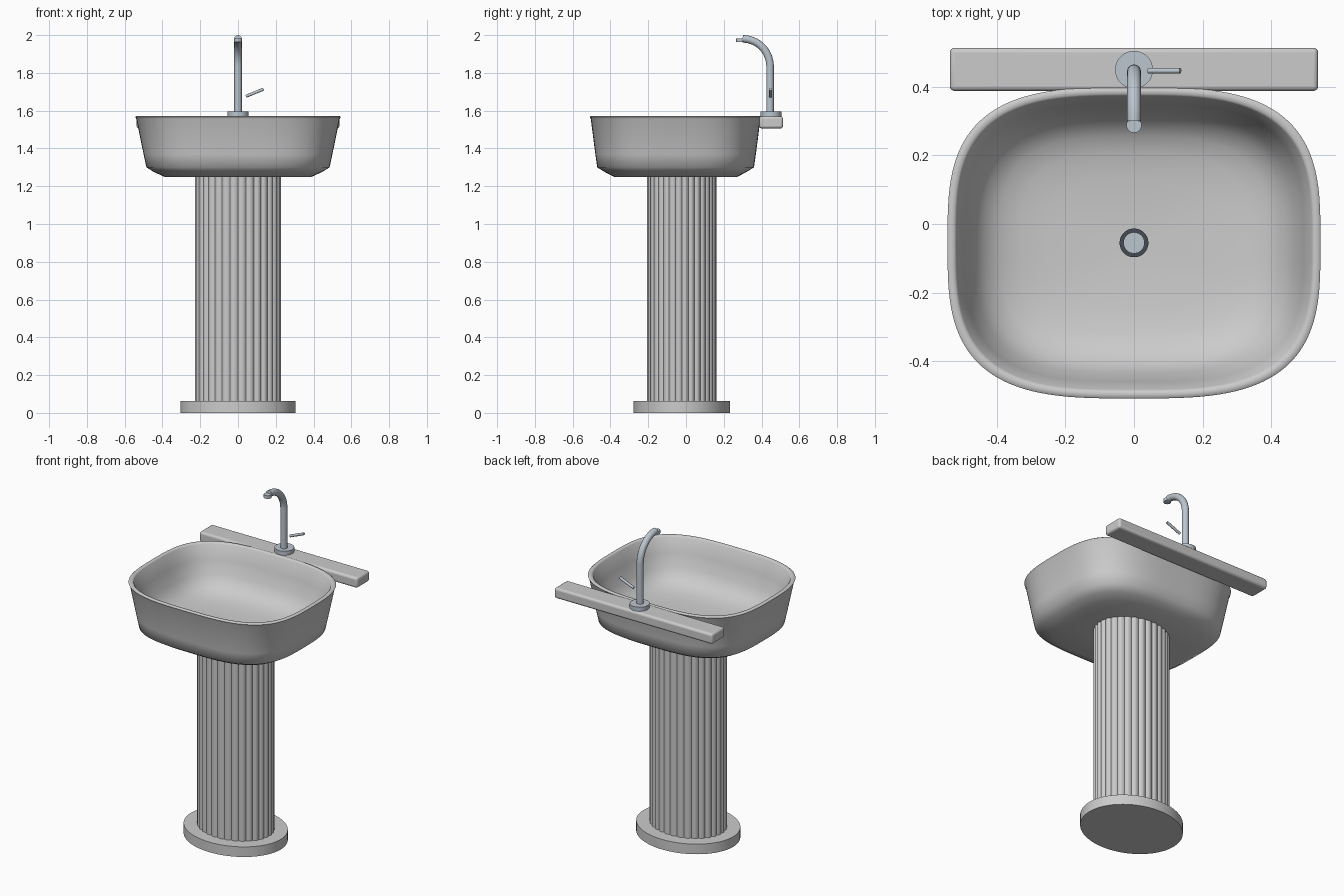
import bpy, bmesh, math
from mathutils import Vector

if "Cube" in bpy.data.objects:
    bpy.data.objects.remove(bpy.data.objects["Cube"])

def material(name, rgb):
    m = bpy.data.materials.new(name)
    m.diffuse_color = (*rgb, 1)
    m.use_nodes = True
    m.node_tree.nodes["Principled BSDF"].inputs["Base Color"].default_value = m.diffuse_color
    return m

METAL = material("metal", (0.50, 0.56, 0.62))
DARK = material("dark_metal", (0.06, 0.07, 0.09))

def smooth(ob, angle):
    bpy.ops.object.select_all(action='DESELECT')
    ob.select_set(True)
    bpy.context.view_layer.objects.active = ob
    bpy.ops.object.shade_smooth_by_angle(angle=math.radians(angle))

def loft(name, rings, mat=None, angle=35):
    """Skin a list of closed rings and cap both ends."""
    bm = bmesh.new()
    loops = [[bm.verts.new(p) for p in r] for r in rings]
    n = len(loops[0])
    for a, b in zip(loops, loops[1:]):
        for i in range(n):
            j = (i + 1) % n
            bm.faces.new((a[i], a[j], b[j], b[i]))
    bm.faces.new(loops[0][::-1])
    bm.faces.new(loops[-1])
    bmesh.ops.recalc_face_normals(bm, faces=bm.faces)
    me = bpy.data.meshes.new(name)
    bm.to_mesh(me)
    bm.free()
    ob = bpy.data.objects.new(name, me)
    bpy.context.collection.objects.link(ob)
    if mat:
        me.materials.append(mat)
    smooth(ob, angle)
    return ob

def ellipse(rx, ry, z, cy, n=64, reeds=0, depth=0.0, power=2.0):
    """Ring in plan: superellipse, optionally with rounded reeds."""
    pts = []
    for i in range(n):
        t = 2 * math.pi * i / n
        c, s = math.cos(t), math.sin(t)
        d = depth * (1 - abs(math.sin(reeds * t / 2))) if reeds else 0
        e = 2 / power
        pts.append((math.copysign(abs(c) ** e, c) * (rx - d),
                    cy + math.copysign(abs(s) ** e, s) * (ry - d), z))
    return pts

def disc(name, r, z0, z1, cy, mat):
    return loft(name, [ellipse(r, r, z, cy, 48) for z in (z0, z1)], mat)

def tube(name, path, r, mat, n=24):
    path = [Vector(p) for p in path]
    rings = []
    for i, p in enumerate(path):
        d = (path[min(i + 1, len(path) - 1)] - path[max(i - 1, 0)]).normalized()
        u = d.cross(Vector((0, 1, 0)) if abs(d.x) > 0.1 else Vector((1, 0, 0))).normalized()
        v = d.cross(u)
        rings.append([p + r * (u * math.cos(2 * math.pi * k / n) + v * math.sin(2 * math.pi * k / n))
                      for k in range(n)])
    return loft(name, rings, mat)

# Pedestal: oval foot and reeded oval column
loft("pedestal_foot", [ellipse(0.305, 0.256, z, -0.022, 96) for z in (0, 0.062)])
loft("reeded_column", [ellipse(0.23, 0.185, z, -0.022, 256, 32, 0.009) for z in (0.05, 1.27)], angle=40)

# Basin: one rounded-rectangle shell, outside up, over the rim, down the inside
CY = -0.055
profile = [(0.15, 0.12, 1.25), (0.39, 0.327, 1.25), (0.445, 0.375, 1.275), (0.485, 0.415, 1.30),
           (0.500, 0.425, 1.37), (0.538, 0.449, 1.555), (0.544, 0.454, 1.567), (0.538, 0.448, 1.572),
           (0.524, 0.434, 1.572), (0.518, 0.428, 1.565), (0.495, 0.405, 1.48), (0.465, 0.378, 1.40),
           (0.435, 0.35, 1.355), (0.39, 0.31, 1.325), (0.33, 0.26, 1.308), (0.25, 0.19, 1.298),
           (0.15, 0.11, 1.293), (0.04, 0.04, 1.29)]
loft("basin", [ellipse(rx, ry, z, CY, 128, power=3.2) for rx, ry, z in profile], angle=60)

# Drain: dark ring around a metal plug
disc("drain_ring", 0.042, 1.28, 1.297, CY, DARK)
disc("drain_plug", 0.031, 1.28, 1.302, CY, METAL)

# Rear shelf with rounded edges
bpy.ops.mesh.primitive_cube_add(size=1, location=(0, 0.451, 1.538))
shelf = bpy.context.object
shelf.name = "rear_shelf"
shelf.scale = (1.074, 0.126, 0.064)
bpy.ops.object.transform_apply(location=False, rotation=False, scale=True)
bev = shelf.modifiers.new("round", 'BEVEL')
bev.width, bev.segments = 0.014, 4
smooth(shelf, 35)

# Tap: flange, curved spout, aerator and side lever
disc("tap_flange", 0.055, 1.565, 1.595, 0.45, METAL)
R = 0.145
arc = [(0, 0.445 - R + R * math.cos(a), 1.98 - R + R * math.sin(a))
       for a in (math.pi / 2 * i / 16 for i in range(17))]
tube("tap_spout", [(0, 0.445, 1.58)] + arc, 0.02, METAL)
disc("tap_aerator", 0.022, 1.963, 1.982, 0.288, METAL)
tube("tap_lever", [(0.042, 0.447, 1.676), (0.135, 0.447, 1.714)], 0.008, METAL, 16)
